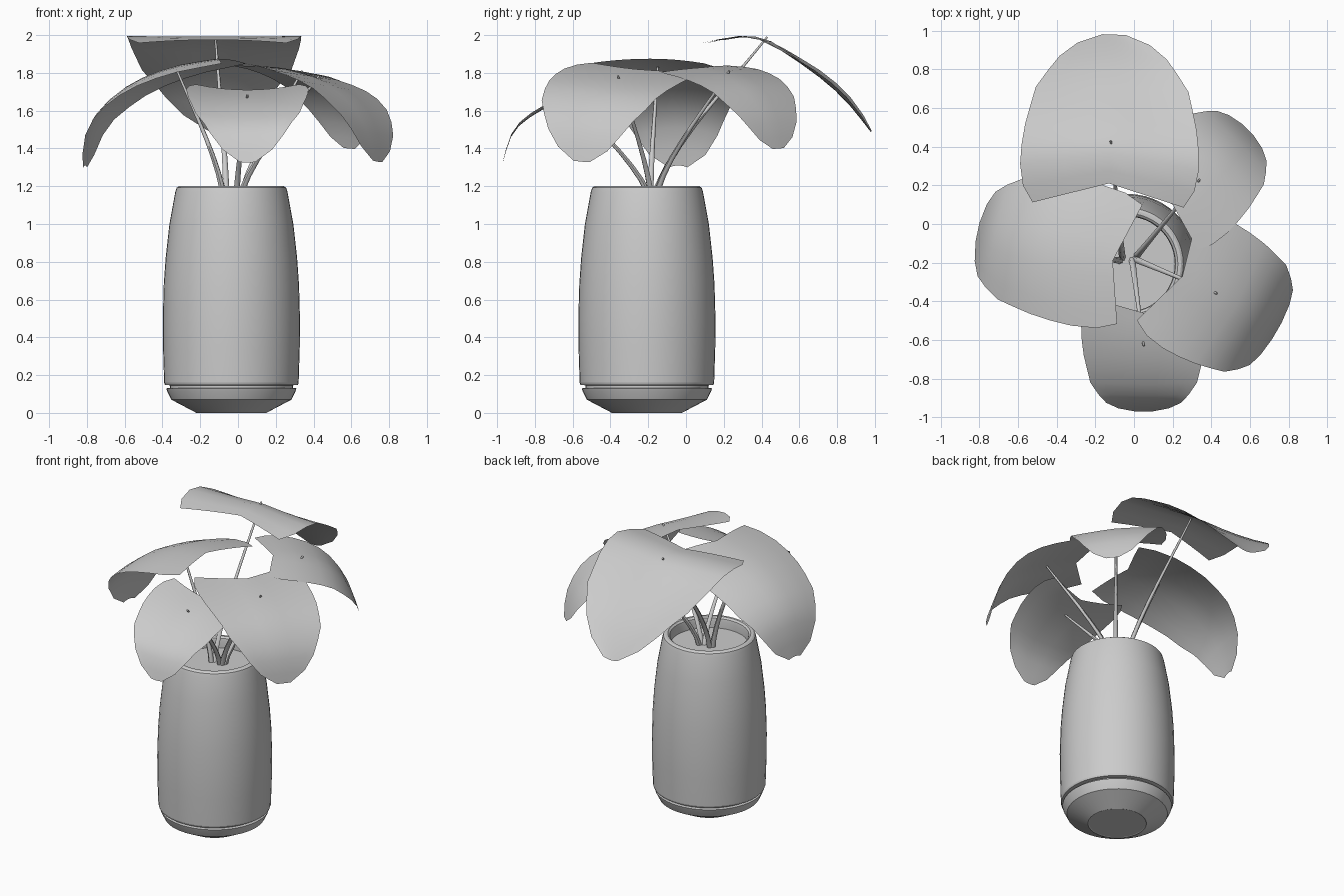
import bpy, bmesh
from math import cos, sin, pi, radians
from mathutils import Vector
from mathutils.geometry import interpolate_bezier

if "Cube" in bpy.data.objects:
    bpy.data.objects.remove(bpy.data.objects["Cube"])

CX, CY = -0.035, -0.207   # vase axis


def make_object(name, bm, angle=35):
    me = bpy.data.meshes.new(name)
    bm.to_mesh(me)
    bm.free()
    ob = bpy.data.objects.new(name, me)
    bpy.context.collection.objects.link(ob)
    bpy.ops.object.select_all(action='DESELECT')
    ob.select_set(True)
    bpy.context.view_layer.objects.active = ob
    bpy.ops.object.shade_smooth_by_angle(angle=radians(angle))
    return ob


def lathe(name, profile, n=48):
    bm = bmesh.new()
    rings = [[bm.verts.new((CX + r * cos(2 * pi * i / n), CY + r * sin(2 * pi * i / n), z))
              for i in range(n)] for r, z in profile]
    for a, b in zip(rings, rings[1:]):
        for i in range(n):
            j = (i + 1) % n
            bm.faces.new((a[i], a[j], b[j], b[i]))
    bm.faces.new(rings[0][::-1])
    bm.faces.new(rings[-1])
    return make_object(name, bm, 14)


def sample(pts, s):
    """Smooth (Catmull-Rom) sampling of evenly spaced control points."""
    n = len(pts) - 1
    i = min(int(s * n), n - 1)
    f = s * n - i
    p = [Vector(pts[max(0, min(n, k))]) for k in (i - 1, i, i + 1, i + 2)]
    return 0.5 * (2 * p[1] + (p[2] - p[0]) * f + (2 * p[0] - 5 * p[1] + 4 * p[2] - p[3]) * f * f
                  + (3 * p[1] - p[0] - 3 * p[2] + p[3]) * f ** 3)


WIDTHS = [(0, .84), (.14, 1), (.35, .98), (.6, .85), (.82, .57), (.93, .34), (1, .13)]


def leaf(name, base, yaw, half, ridge, droop, roll, rows=10, cols=8):
    """Heart-shaped sheet: ridge gives (distance, height) along the midrib,
    droop lowers both edges (base value, tip value), roll tilts it sideways."""
    d = Vector((cos(radians(yaw)), sin(radians(yaw))))
    side = Vector((-d.y, d.x))
    bm = bmesh.new()
    grid = []
    for r in range(rows + 1):
        s = r / rows
        for (a, wa), (b, wb) in zip(WIDTHS, WIDTHS[1:]):
            if a <= s <= b:
                w = wa + (wb - wa) * (s - a) / (b - a)
        dist, z = sample(ridge, s)
        fall = droop[0] + (droop[1] - droop[0]) * s
        row = []
        for c in range(cols + 1):
            v = 2 * c / cols - 1
            back = half * 0.24 * abs(v) * (1 - s) ** 2
            p = Vector(base) + d * (dist - back) + side * (v * w * half)
            row.append(bm.verts.new((p.x, p.y, z - fall * v * v * w + roll * v * w)))
        grid.append(row)
    for a, b in zip(grid, grid[1:]):
        for c in range(cols):
            bm.faces.new((a[c], b[c], b[c + 1], a[c + 1]))
    bmesh.ops.recalc_face_normals(bm, faces=bm.faces)
    if sum(f.normal.z for f in bm.faces) < 0:
        bmesh.ops.reverse_faces(bm, faces=bm.faces)
    return make_object(name, bm, 60)


def stem(name, start, end, n=6):
    """Tapered stalk that rises, then leans out and pokes through its leaf."""
    a, b = Vector(start), Vector(end)
    h = b.z - a.z
    path = interpolate_bezier(a, a + (b - a) * .08 + Vector((0, 0, h * .22)),
                              a + (b - a) * .58 + Vector((0, 0, h * .06)), b, 9)
    bm = bmesh.new()
    rings = []
    for k, p in enumerate(path):
        t = (path[min(k + 1, 8)] - path[max(k - 1, 0)]).normalized()
        q = t.to_track_quat('Z', 'Y')
        r = 0.018 - 0.012 * k / 8
        rings.append([bm.verts.new(p + q @ Vector((r * cos(2 * pi * i / n), r * sin(2 * pi * i / n), 0)))
                      for i in range(n)])
    for x, y in zip(rings, rings[1:]):
        for i in range(n):
            j = (i + 1) % n
            bm.faces.new((x[i], x[j], y[j], y[i]))
    bm.faces.new(rings[0][::-1])
    bm.faces.new(rings[-1])
    return make_object(name, bm, 60)


# Vase: foot, groove, bulging body, rounded rim and inner wall
lathe("vase", [(.178, .003), (.185, 0), (.318, .07), (.34, .115), (.345, .13), (.325, .133),
               (.325, .146), (.352, .148), (.356, .16), (.362, .35), (.363, .5), (.358, .68),
               (.348, .82), (.328, 1.0), (.297, 1.17), (.29, 1.192), (.278, 1.2), (.262, 1.2),
               (.25, 1.19), (.246, 1.17), (.246, 1.11)])
# Soil
lathe("soil", [(.247, 1.105), (.247, 1.125)])

# Leaves: base point, heading, half width, midrib profile, edge droop, roll, stem foot, stem end
PLANT = {
    "back": ((-.13, .21), 88, .465,
             [(0, 1.975), (.2, 1.985), (.42, 1.84), (.62, 1.67), (.77, 1.485)], (.02, -.09), .0,
             (-.06, -.18), (-.12, .43, 1.99)),
    "left": ((-.11, -.19), 168, .375,
             [(0, 1.875), (.25, 1.83), (.48, 1.73), (.65, 1.56), (.715, 1.31)], (.03, .08), .0,
             (-.07, -.19), (-.33, -.15, 1.83)),
    "front": ((.05, -.46), -90, .325,
              [(0, 1.71), (.15, 1.67), (.31, 1.60), (.45, 1.49), (.51, 1.325)], (-.035, -.03), .0,
              (-.01, -.18), (.05, -.63, 1.685)),
    "right": ((.25, -.27), -30, .375,
              [(0, 1.82), (.2, 1.77), (.39, 1.68), (.52, 1.52), (.565, 1.33)], (-.01, -.01), -.03,
              (.0, -.18), (.43, -.36, 1.785)),
    "back_right": ((.2, .1), 45, .305,
                   [(0, 1.83), (.18, 1.80), (.36, 1.72), (.49, 1.57), (.55, 1.40)], (.01, .01), .02,
                   (.01, -.17), (.34, .23, 1.81)),
}
for key, (base, yaw, half, ridge, droop, roll, foot, end) in PLANT.items():
    leaf(key + "_leaf", base, yaw, half, ridge, droop, roll)
    stem(key + "_stem", (*foot, 1.1), end)
